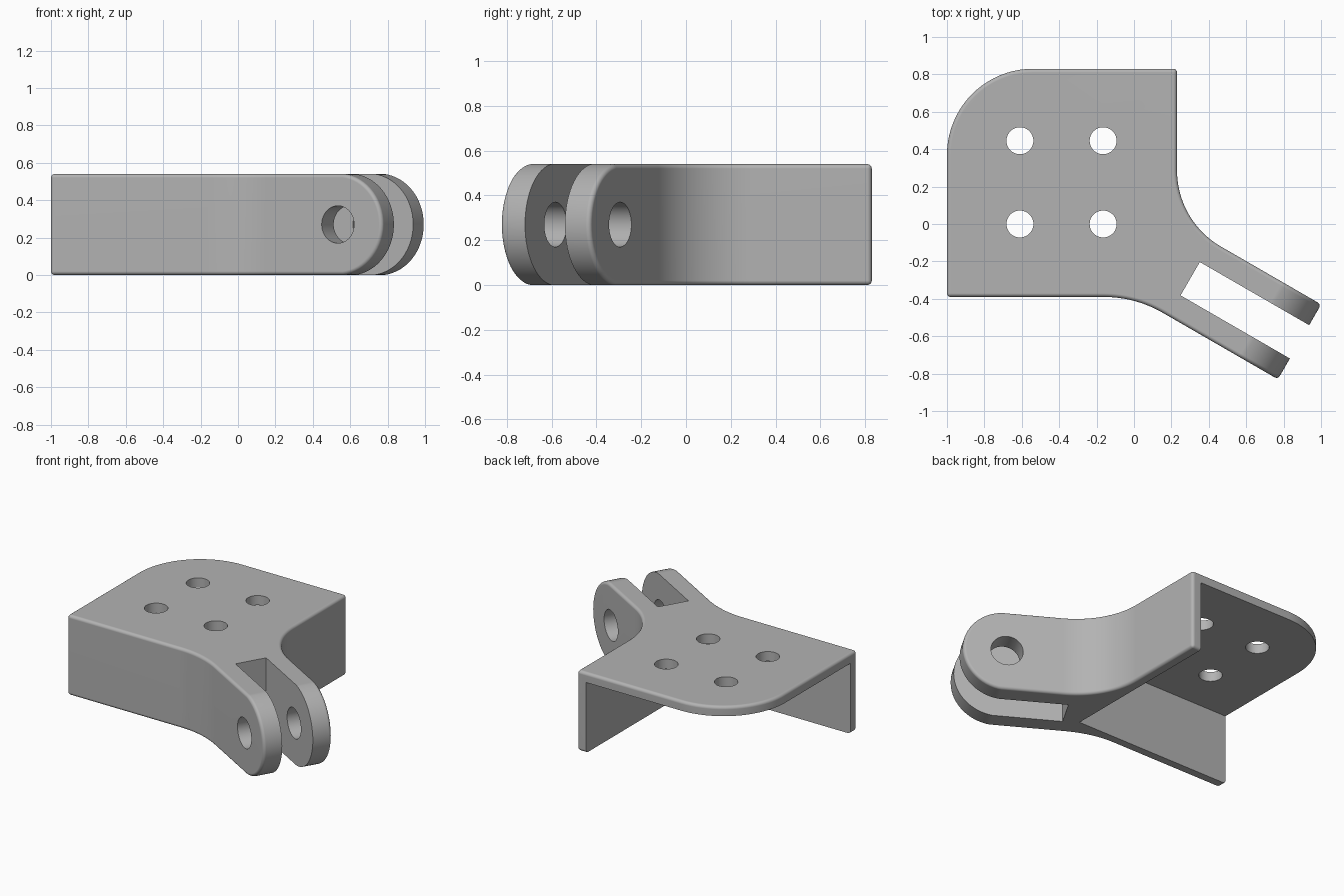
import bpy, bmesh, math
from mathutils import Vector, Matrix

cube = bpy.data.objects.get("Cube")
if cube:
    bpy.data.objects.remove(cube, do_unlink=True)

HEIGHT, WALL, PLATE = 0.54, 0.067, 0.065
LEFT, RIGHT, FRONT, BACK = -1.0, 0.23, -0.39, 0.83
MID = HEIGHT / 2

# Clevis axis: d runs out along the lugs, n runs across them
d = Vector((math.cos(math.radians(30)), -0.5, 0))
n = Vector((0.5, math.cos(math.radians(30)), 0))
up = Vector((0, 0, 1))
tip = Vector((0.885, -0.63, MID))
HALF_WIDTH, SLOT_HALF, SLOT_LENGTH = 0.231, 0.103, 0.675
LUG_RADIUS = MID + 0.002
pivot = tip - d * LUG_RADIUS


def frame(origin, x, y, z):
    m = Matrix((x, y, z)).transposed().to_4x4()
    m.translation = origin
    return m


def prism(name, points, depth, matrix=Matrix()):
    """Extrude a 2D outline along local z, from 0 to depth."""
    bm = bmesh.new()
    face = bm.faces.new([bm.verts.new((p[0], p[1], 0)) for p in points])
    ext = bmesh.ops.extrude_face_region(bm, geom=[face])
    moved = [g for g in ext["geom"] if isinstance(g, bmesh.types.BMVert)]
    bmesh.ops.translate(bm, verts=moved, vec=(0, 0, depth))
    bm.transform(matrix)
    bmesh.ops.recalc_face_normals(bm, faces=bm.faces)
    mesh = bpy.data.meshes.new(name)
    bm.to_mesh(mesh)
    bm.free()
    obj = bpy.data.objects.new(name, mesh)
    bpy.context.collection.objects.link(obj)
    return obj


def circle(cx, cy, r, steps=48):
    return [(cx + r * math.cos(2 * math.pi * i / steps),
             cy + r * math.sin(2 * math.pi * i / steps)) for i in range(steps)]


def rect(x0, x1, y0, y1):
    return [(x0, y0), (x1, y0), (x1, y1), (x0, y1)]


def fillet(prev, corner, nxt, radius, steps=20):
    """Points of an arc that rounds off a corner."""
    p, c, q = Vector(prev), Vector(corner), Vector(nxt)
    a, b = (p - c).normalized(), (q - c).normalized()
    half = a.angle(b) / 2
    centre = c + (a + b).normalized() * radius / math.sin(half)
    t = radius / math.tan(half)
    v0, v1 = c + a * t - centre, c + b * t - centre
    sweep = v0.angle_signed(v1)
    return [tuple(centre + Matrix.Rotation(-sweep * i / steps, 2) @ v0)
            for i in range(steps + 1)]


def apply(obj, kind, **settings):
    mod = obj.modifiers.new(kind.title(), kind)
    for key, value in settings.items():
        setattr(mod, key, value)
    bpy.context.view_layer.objects.active = obj
    bpy.ops.object.modifier_apply(modifier=mod.name)


def cut(obj, cutter):
    cutter.hide_render = True
    apply(obj, "BOOLEAN", operation="DIFFERENCE", solver="EXACT", object=cutter)
    bpy.data.objects.remove(cutter, do_unlink=True)


# Plan outline: square body with a rounded corner, blended into the clevis arm
far = tip + d * 0.05
lug_front = (far - n * HALF_WIDTH).to_2d()
lug_back = (far + n * HALF_WIDTH).to_2d()
slope = d.y / d.x
front_bend = (lug_front.x + (FRONT - lug_front.y) / slope, FRONT)
side_bend = (RIGHT, lug_back.y + (RIGHT - lug_back.x) * slope)
front_left, back_left, back_right = (LEFT, FRONT), (LEFT, BACK), (RIGHT, BACK)
outline = [front_left]
outline += fillet(front_left, front_bend, lug_front, 0.63)
outline += [tuple(lug_front), tuple(lug_back)]
outline += fillet(lug_back, side_bend, back_right, 0.47)
outline += [back_right]
outline += fillet(back_right, back_left, front_left, 0.46)
bracket = prism("hinge_bracket", outline, HEIGHT)
bpy.ops.object.select_all(action="DESELECT")
bracket.select_set(True)

# Full round on the end of the lugs
arc = [(LUG_RADIUS * math.cos(a), LUG_RADIUS * math.sin(a))
       for a in (math.pi * (0.5 - i / 32) for i in range(33))]
round_end = arc + [(0, -0.4), (0.6, -0.4), (0.6, 0.4), (0, 0.4)]
cut(bracket, prism("lug_end_cutter", round_end, 1.2,
                   frame(pivot + n * 0.6, d, up, -n)))

# Soft outer edges
apply(bracket, "BEVEL", width=0.02, segments=4, limit_method="ANGLE",
      angle_limit=math.radians(40), use_clamp_overlap=False)

# Slot between the lugs, and the pin hole through both
slot_start = tip - d * SLOT_LENGTH - up
cut(bracket, prism("slot_cutter", rect(0, 1, -SLOT_HALF, SLOT_HALF), 2,
                   frame(slot_start, d, n, up)))
cut(bracket, prism("pin_hole_cutter", circle(0, 0, 0.1), 1,
                   frame(pivot + n * 0.5, d, up, -n)))

# Hollow under the plate, leaving the front and side walls
cut(bracket, prism("hollow_cutter",
                   rect(LEFT - 1, RIGHT - WALL, FRONT + WALL, BACK + 1),
                   1 + HEIGHT - PLATE, Matrix.Translation((0, 0, -1))))

# Four screw holes through the plate
for x in (-0.61, -0.165):
    for y in (0.0, 0.445):
        cut(bracket, prism("screw_hole_cutter", circle(x, y, 0.072), 2))

# Shading and colour
bpy.context.view_layer.objects.active = bracket
bracket.select_set(True)
bpy.ops.object.shade_smooth_by_angle(angle=math.radians(35))
weighted = bracket.modifiers.new("Weighted normals", "WEIGHTED_NORMAL")
weighted.keep_sharp = True

grey = bpy.data.materials.new("plain_grey")
grey.use_nodes = True
colour = (0.45, 0.45, 0.45, 1)
grey.diffuse_color = colour
grey.node_tree.nodes["Principled BSDF"].inputs["Base Color"].default_value = colour
bracket.data.materials.clear()
bracket.data.materials.append(grey)
